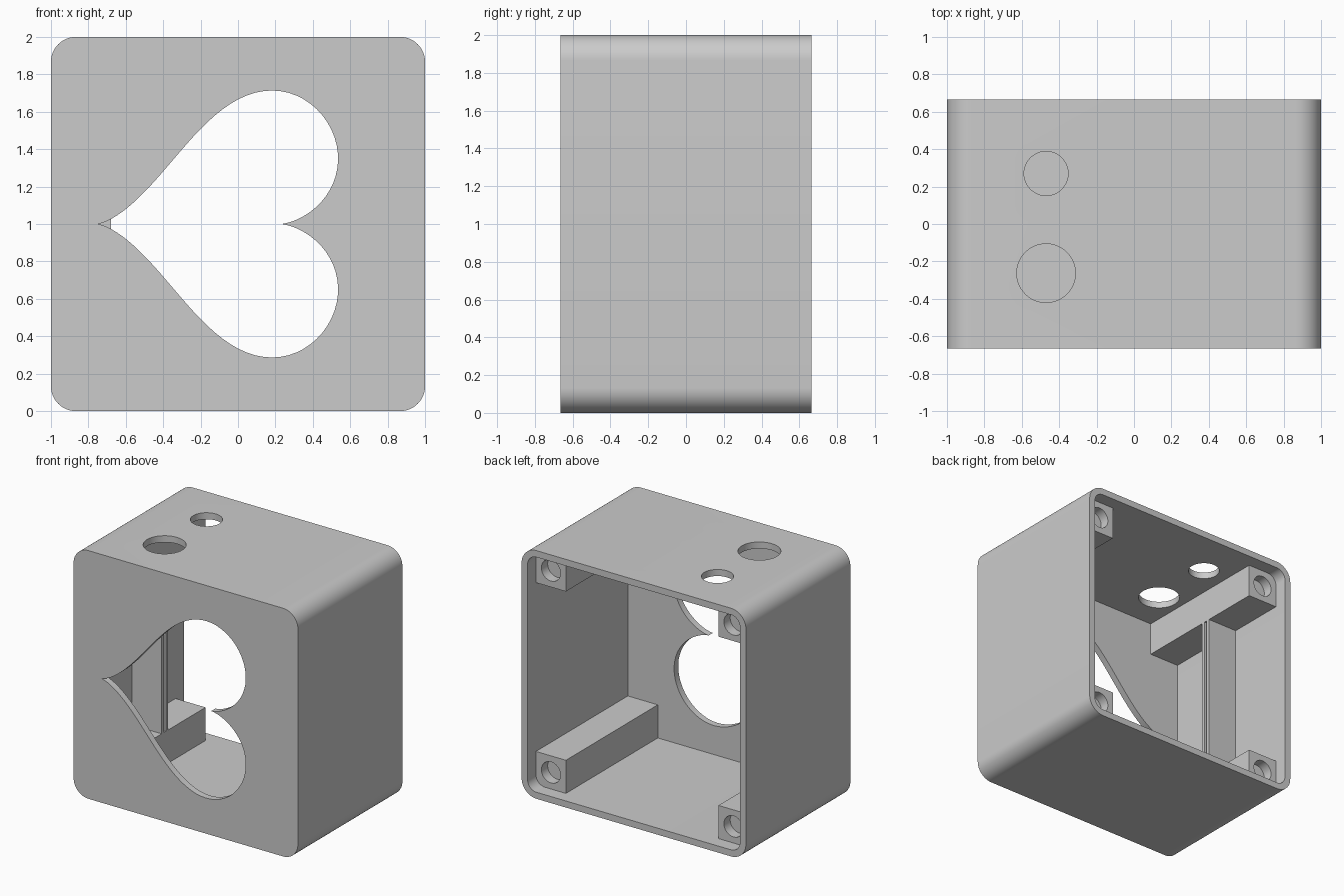
import bpy, bmesh, math
from mathutils import Vector

if "Cube" in bpy.data.objects:
    bpy.data.objects.remove(bpy.data.objects["Cube"], do_unlink=True)

HALF_D = 0.665      # half depth of the box
WALL = 0.053
POST = 0.267        # side of the square corner posts
IN = 1 - WALL       # inner wall position

grey = bpy.data.materials.new("plain grey")
grey.use_nodes = True
grey.diffuse_color = (0.6, 0.6, 0.6, 1)
grey.node_tree.nodes["Principled BSDF"].inputs["Base Color"].default_value = (0.6, 0.6, 0.6, 1)


def prism(name, outline, start, depth):
    """Extrude a closed 2D outline along the direction 'depth'."""
    bm = bmesh.new()
    face = bm.faces.new([bm.verts.new(Vector(p) + Vector(start)) for p in outline])
    new = bmesh.ops.extrude_face_region(bm, geom=[face])["geom"]
    bmesh.ops.translate(bm, vec=depth, verts=[v for v in new if isinstance(v, bmesh.types.BMVert)])
    bmesh.ops.recalc_face_normals(bm, faces=bm.faces)
    mesh = bpy.data.meshes.new(name)
    bm.to_mesh(mesh)
    bm.free()
    mesh.materials.append(grey)
    obj = bpy.data.objects.new(name, mesh)
    bpy.context.collection.objects.link(obj)
    return obj


def box(name, x0, x1, y0, y1, z0, z1):
    outline = [(x0, 0, z0), (x1, 0, z0), (x1, 0, z1), (x0, 0, z1)]
    return prism(name, outline, (0, y0, 0), (0, y1 - y0, 0))


def rounded_square(half, radius, steps=12):
    pts = []
    for i, (sx, sz) in enumerate([(1, 1), (-1, 1), (-1, -1), (1, -1)]):
        for k in range(steps + 1):
            a = (i + k / steps) * math.pi / 2
            c = half - radius
            pts.append((sx * c + radius * math.cos(a), 0, 1 + sz * c + radius * math.sin(a)))
    return pts


def circle(radius, flat, steps=48):
    pts = []
    for k in range(steps):
        a = 2 * math.pi * k / steps
        u, v = radius * math.cos(a), radius * math.sin(a)
        pts.append((u, v, 0) if flat else (u, 0, v))
    return pts


def heart(scale=0.0446, steps=120):
    pts = []
    for k in range(steps):
        t = 2 * math.pi * k / steps
        along = 13 * math.cos(t) - 5 * math.cos(2 * t) - 2 * math.cos(3 * t) - math.cos(4 * t)
        pts.append((scale * (along + 17) - 0.755, 0, 1 + scale * 16 * math.sin(t) ** 3))
    return pts


def cut(target, cutter):
    mod = target.modifiers.new("cut", "BOOLEAN")
    mod.operation = "DIFFERENCE"
    mod.solver = "EXACT"
    mod.object = cutter
    bpy.context.view_layer.objects.active = target
    bpy.ops.object.modifier_apply(modifier=mod.name)
    bpy.data.objects.remove(cutter, do_unlink=True)


def smooth(obj):
    bpy.ops.object.select_all(action="DESELECT")
    obj.select_set(True)
    bpy.context.view_layer.objects.active = obj
    bpy.ops.object.shade_smooth_by_angle(angle=math.radians(30))


# Case: rounded shell, open at the back
case = prism("case", rounded_square(1, 0.133), (0, -HALF_D, 0), (0, 2 * HALF_D, 0))
cut(case, prism("cavity", rounded_square(IN, 0.08), (0, WALL - HALF_D, 0), (0, 2, 0)))

# Heart-shaped window in the front
cut(case, prism("heart_cutter", heart(), (0, -HALF_D - 0.1, 0), (0, 0.25, 0)))

# Two round holes in the top
for y, r in ((0.27, 0.118), (-0.263, 0.157)):
    cut(case, prism("hole_cutter", circle(r, True), (-0.47, y, 1.85), (0, 0, 0.3)))
smooth(case)

# Corner posts with a shallow round pocket in the back end
post_end = HALF_D - 0.107
for sx, side in ((1, "left"), (-1, "right")):
    for sz, level in ((1, "upper"), (-1, "lower")):
        xs = sorted((sx * (IN + 0.005), sx * (IN - POST)))
        zs = sorted((1 + sz * (IN + 0.005), 1 + sz * (IN - POST)))
        post = box(f"{level}_{side}_post", *xs, WALL - HALF_D - 0.005, post_end, *zs)
        centre = IN - POST / 2
        cut(post, prism("pocket_cutter", circle(0.085, False),
                        (sx * centre, post_end - 0.08, 1 + sz * centre), (0, 0.2, 0)))
        smooth(post)

# Pair of thin ribs forming a slot on the right wall, between the posts
reach = IN - POST
for name, y in (("front_rib", 0.0), ("back_rib", 0.053)):
    box(name, -IN - 0.005, -reach, y, y + 0.027, 1 - reach - 0.005, 1 + reach + 0.005)
